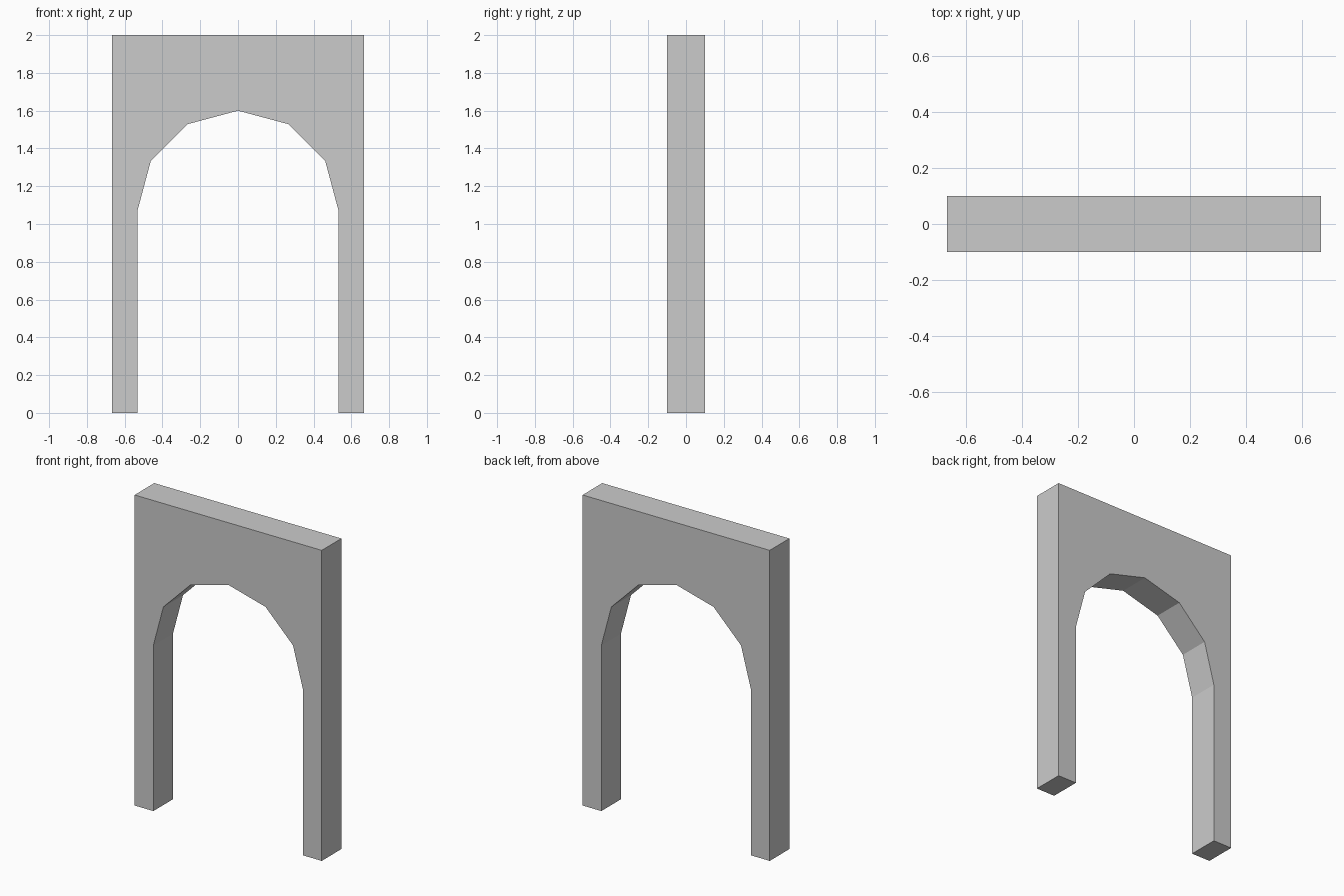
import bpy, bmesh
from math import cos, sin, pi

if "Cube" in bpy.data.objects:
    bpy.data.objects.remove(bpy.data.objects["Cube"])

HALF_WIDTH, HEIGHT, HALF_DEPTH = 0.6667, 2.0, 0.1
RADIUS, SPRING_Z, SEGMENTS = 0.5333, 1.0667, 6

# Outline: outer rectangle, then the faceted arch opening from left to right
outline = [(RADIUS, 0), (HALF_WIDTH, 0), (HALF_WIDTH, HEIGHT),
           (-HALF_WIDTH, HEIGHT), (-HALF_WIDTH, 0), (-RADIUS, 0)]
for i in range(SEGMENTS + 1):
    a = pi - pi * i / SEGMENTS
    outline.append((RADIUS * cos(a), SPRING_Z + RADIUS * sin(a)))

# Extrude the outline through the wall thickness
bm = bmesh.new()
front = bm.faces.new([bm.verts.new((x, -HALF_DEPTH, z)) for x, z in outline])
result = bmesh.ops.extrude_face_region(bm, geom=[front], use_keep_orig=True)
back = [g for g in result["geom"] if isinstance(g, bmesh.types.BMVert)]
bmesh.ops.translate(bm, verts=back, vec=(0, 2 * HALF_DEPTH, 0))
bmesh.ops.recalc_face_normals(bm, faces=bm.faces[:])

mesh = bpy.data.meshes.new("archway_wall")
bm.to_mesh(mesh)
bm.free()
bpy.context.collection.objects.link(bpy.data.objects.new("archway_wall", mesh))
